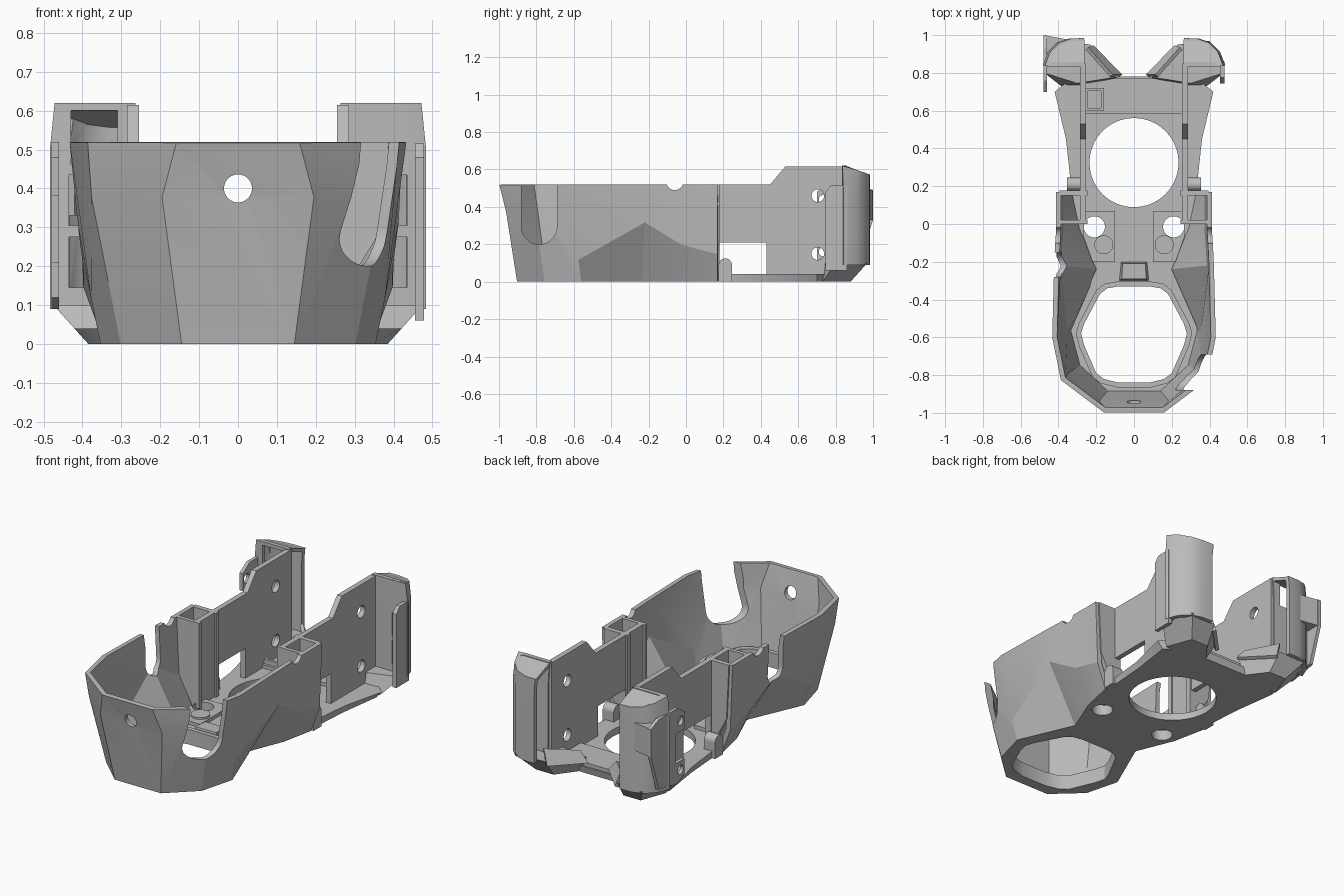
import bpy, bmesh, math
from mathutils import Matrix, Vector

cube = bpy.data.objects.get("Cube")
if cube:
    bpy.data.objects.remove(cube, do_unlink=True)

TONE = (0.5, 0.5, 0.5, 1)
grey = bpy.data.materials.new("plain grey")
grey.use_nodes = True
grey.diffuse_color = TONE
grey.node_tree.nodes["Principled BSDF"].inputs["Base Color"].default_value = TONE


def finish(name, bm):
    bmesh.ops.recalc_face_normals(bm, faces=bm.faces[:])
    me = bpy.data.meshes.new(name)
    bm.to_mesh(me)
    bm.free()
    me.materials.append(grey)
    ob = bpy.data.objects.new(name, me)
    bpy.context.scene.collection.objects.link(ob)
    return ob


def loft(name, rings, closed=True):
    """Skin rings of points; closed rings are capped, open ones stay a sheet."""
    bm = bmesh.new()
    vs = [[bm.verts.new(p) for p in r] for r in rings]
    n = len(rings[0])
    for a, b in zip(vs, vs[1:]):
        for i in range(n if closed else n - 1):
            j = (i + 1) % n
            bm.faces.new((a[i], a[j], b[j], b[i]))
    if closed:
        bm.faces.new(vs[0][::-1])
        bm.faces.new(vs[-1])
    return finish(name, bm)


def prism(name, pts, z0, z1):
    return loft(name, [[(x, y, z) for x, y in pts] for z in (z0, z1)])


def box(name, x0, x1, y0, y1, z0, z1):
    return prism(name, [(x0, y0), (x1, y0), (x1, y1), (x0, y1)], z0, z1)


def cyl(name, centre, r, depth, axis="Z"):
    rot = {"Z": Matrix(), "X": Matrix.Rotation(math.pi / 2, 4, "Y"),
           "Y": Matrix.Rotation(math.pi / 2, 4, "X")}[axis]
    bm = bmesh.new()
    bmesh.ops.create_cone(bm, cap_ends=True, segments=40, radius1=r, radius2=r, depth=depth,
                          matrix=Matrix.Translation(Vector(centre)) @ rot)
    return finish(name, bm)


def apply_mods(ob):
    deps = bpy.context.evaluated_depsgraph_get()
    ob.data = bpy.data.meshes.new_from_object(ob.evaluated_get(deps))
    ob.modifiers.clear()


def thicken(ob, t):
    m = ob.modifiers.new("wall", "SOLIDIFY")
    m.thickness, m.offset, m.use_even_offset = t, 0, True
    apply_mods(ob)
    return ob


def cut(ob, *cutters):
    for c in cutters:
        c.hide_render = True
        m = ob.modifiers.new("cut", "BOOLEAN")
        m.operation, m.object, m.solver = "DIFFERENCE", c, "EXACT"
        apply_mods(ob)
        bpy.data.objects.remove(c, do_unlink=True)
    return ob


def smooth(ob, deg=25):
    bpy.ops.object.select_all(action="DESELECT")
    ob.select_set(True)
    bpy.context.view_layer.objects.active = ob
    bpy.ops.object.shade_smooth_by_angle(angle=math.radians(deg))


def both(half):
    """Close a left-hand outline with its mirror image."""
    return half + [(-x, y) for x, y in reversed(half)]


# Faceted front shell, open at the back
foot = [(.14, -.89), (.29, -.75), (.34, -.56), (.20, -.24), (.29, -.02), (.33, .17)]
belly = [(.19, -.95, .38), (.365, -.80, .38), (.365, -.575, .12),
         (.40, -.22, .32), (.385, -.02, .2), (.385, .17, .15)]
brim = [(.155, -.985), (.375, -.82), (.42, -.60), (.41, -.22), (.40, 0), (.40, .17)]
halves = [[(x, y, 0) for x, y in foot], belly, [(x, y, .52) for x, y in brim]]
rings = [[(-x, y, z) for x, y, z in reversed(h)] + h for h in halves]
shell = thicken(loft("front_shell", rings, closed=False), .026)
cut(shell,
    cyl("c", (0, -.98, .4), .036, .3, "Y"),
    cyl("c", (.4, -.785, .295), .095, .44, "X"),
    box("c", .18, .62, -.88, -.69, .295, .7),
    cyl("c", (-.42, -.215, .34), .065, .24, "X"),
    box("c", -.54, -.3, -.28, -.15, .34, .7),
    cyl("c", (0, -.06, .535), .045, 1.2, "X"),
    box("c", -.6, .6, -1.2, .5, -.1, 0),
    box("c", -.6, .6, -1.2, .5, .52, .7))
smooth(shell, 12)

# Floor with flared rear edge
rear = [(.35, .45), (.385, .70), (.30, .77), (.10, .77)]
rear_top = [(.36, .45), (.42, .70), (.32, .78), (.09, .78)]
floor = loft("floor", [[(x, y, 0) for x, y in both(foot + rear)],
                       [(x, y, .04) for x, y in both(foot + rear_top)]])
port = both([(.08, -.33), (.14, -.34), (.18, -.37), (.265, -.53), (.28, -.58),
             (.265, -.64), (.20, -.79), (.16, -.82), (.08, -.84)])
cut(floor, prism("c", port, -.1, .2), cyl("c", (0, .325, 0), .236, .3),
    cyl("c", (.21, -.015, 0), .056, .3), cyl("c", (-.21, -.015, 0), .056, .3))
smooth(floor)

# Collar around the front port
collar = prism("port_collar", [(x * 1.1, -.585 + (y + .585) * 1.1) for x, y in port], .005, .085)
smooth(cut(collar, prism("c", port, -.1, .2)))

# Rear cross bar, its square seat and the centre block behind the port
box("rear_cross_bar", -.27, .27, .585, .77, .03, .06)
seat = box("square_seat", -.26, -.16, .60, .72, .05, .085)
cut(seat, box("c", -.245, -.175, .615, .705, .06, .2))
loft("centre_block", [[(-.08, -.30, .03), (.08, -.30, .03), (.07, -.20, .03), (-.07, -.20, .03)],
                      [(-.065, -.29, .09), (.065, -.29, .09), (.06, -.21, .09), (-.06, -.21, .09)]])

for side, s in (("left", 1), ("right", -1)):
    def sbox(name, x0, x1, *rest):
        return box(name, s * x0, s * x1, *rest)

    # Side panel with raised rear, window and screw holes
    profile = [(.02, .02), (.85, .02), (.85, .615), (.53, .615), (.45, .52), (.02, .52)]
    panel = loft(side + "_panel", [[(s * x, y, z) for y, z in profile] for x in (.255, .285)])
    cut(panel, sbox("c", .2, .4, .18, .43, .04, .21),
        cyl("c", (s * .27, .705, .46), .034, .2, "X"), cyl("c", (s * .27, .705, .15), .034, .2, "X"))

    # Hollow tower closing the shell against the panel
    for part, y0, y1 in (("back", .15, .178), ("front", .0, .022)):
        loft(side + "_tower_" + part,
             [[(s * x, y, z) for x, y in ((.245, y0), (w, y0), (w, y1), (.245, y1))]
              for z, w in ((.03, .285), (.21, .38), (.52, .395))])

    # Rounded tab in the window
    sbox(side + "_window_tab", .285, .355, .175, .245, 0, .09)
    cyl(side + "_tab_top", (s * .32, .21, .09), .035, .07, "X")

    # Mounting pad with a hole and a round boss
    pad = prism(side + "_pad", [(s * x, y) for x, y in
                                ((.10, .07), (.26, .07), (.27, -.06), (.22, -.20), (.10, -.20))], .03, .06)
    cut(pad, cyl("c", (s * .21, -.015, 0), .056, .4))
    smooth(cyl(side + "_boss", (s * .16, -.11, .06), .05, .02))

    # Sloped rear foot under the pillar
    loft(side + "_rear_foot",
         [[(s * x, y, 0) for x, y in ((.13, .76), (.22, .88), (.33, .88), (.385, .73), (.28, .73))],
          [(s * x, y, .1) for x, y in ((.08, .78), (.23, .95), (.40, .97), (.475, .80), (.30, .745))]])
    thicken(loft(side + "_foot_strut", [[(s * .07, .785, .07), (s * .22, .94, .07)],
                                        [(s * .12, .785, .13), (s * .25, .93, .16)]], closed=False), .02)

    # Hollow curved pillar, open towards the middle
    path = [(.27, .845), (.44, .845), (.467, .85), (.445, .905), (.40, .95), (.34, .97), (.27, .972)]
    lid = [(s * x * .975, y, .62 - (y - .845) * .38) for x, y in path]
    skin = [[(s * x, y, z) for x, y in path] for z in (.09, .50)]
    pillar = thicken(loft(side + "_pillar", skin + [lid], closed=False), .024)
    for z in (.21, .37):
        cut(pillar, sbox("c", .39, .435, .80, .90, z - .065, z + .065))
    if s < 0:
        cut(pillar, sbox("c", .31, .43, .80, .90, .46, .6))
    smooth(pillar, 30)
    loft(side + "_pillar_cap", [[(x, y, z - .02) for x, y, z in lid], lid])

# Ear ahead of the left pillar
ear_profile = [(.745, .06), (.86, .06), (.86, .515), (.775, .515), (.745, .48)]
loft("left_ear", [[(x, y, z) for y, z in ear_profile] for x in (.455, .478)])

# Outer fin with two screw ears on the right pillar
fin_profile = [(.70, .12), (.76, .09), (.93, .12), (1.0, .33), (1.0, .49), (.93, .52), (.76, .52), (.70, .48)]
fin = loft("outer_fin", [[(x, y, z) for y, z in fin_profile] for x in (-.48, -.46)])
cut(fin, cyl("c", (-.47, .735, .44), .025, .2, "X"), cyl("c", (-.47, .735, .16), .025, .2, "X"),
    box("c", -.5, -.4, .6, .78, .21, .38))
prism("fin_bridge", [(-.48, 1.0), (-.34, .975), (-.42, .85), (-.465, .84)], .33, .49)
